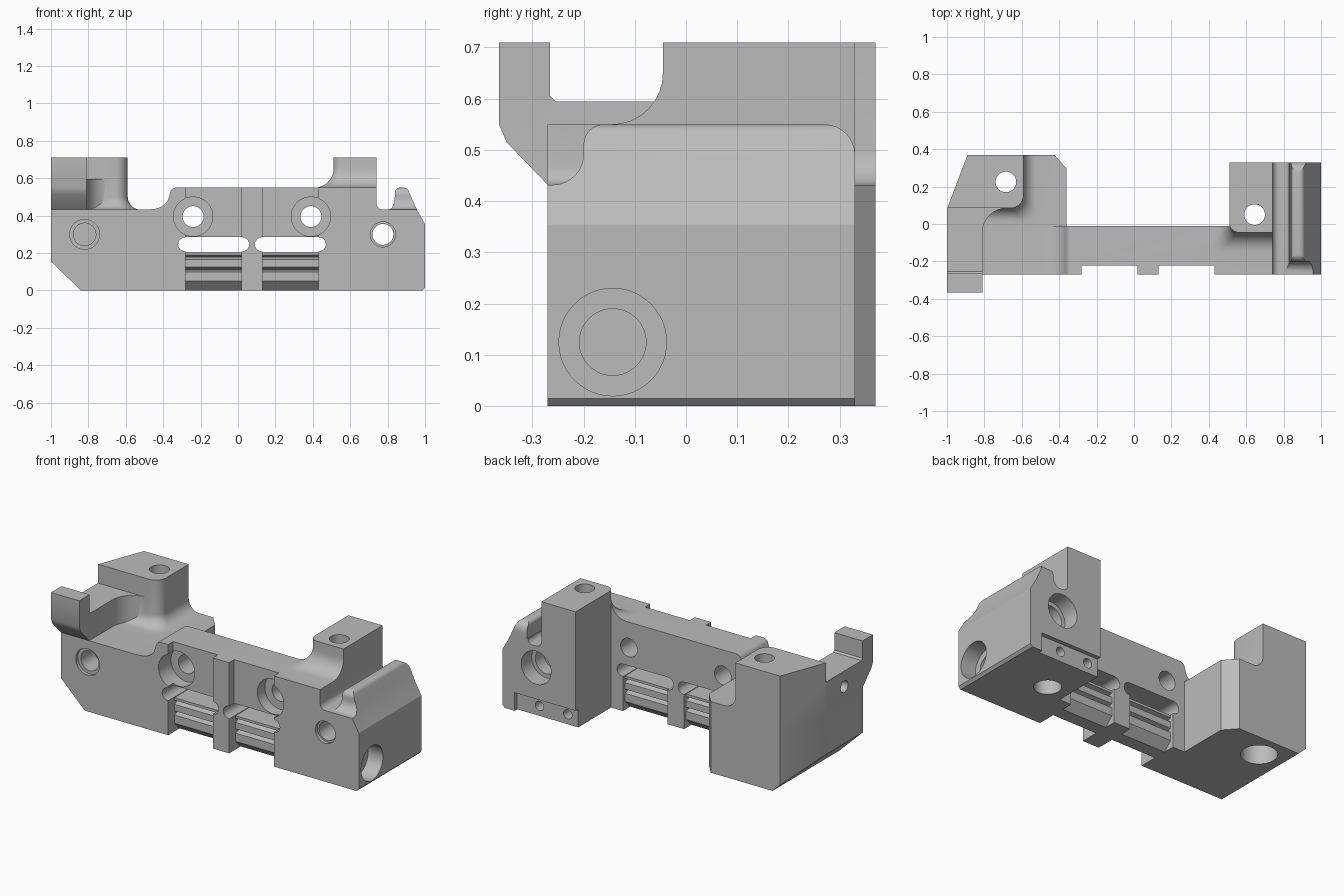
import bpy, bmesh
from math import sin, cos, pi, radians

cube = bpy.data.objects.get("Cube")
if cube:
    bpy.data.objects.remove(cube, do_unlink=True)

grey = bpy.data.materials.new("machined grey")
grey.use_nodes = True
COLOUR = (0.5, 0.5, 0.5, 1)
grey.diffuse_color = COLOUR
grey.node_tree.nodes["Principled BSDF"].inputs["Base Color"].default_value = COLOUR


def loft(name, rings):
    """Closed solid through a stack of matching outlines."""
    bm = bmesh.new()
    loops = [[bm.verts.new(p) for p in ring] for ring in rings]
    n = len(loops[0])
    for a, b in zip(loops, loops[1:]):
        for i in range(n):
            j = (i + 1) % n
            bm.faces.new((a[i], a[j], b[j], b[i]))
    bm.faces.new(loops[0][::-1])
    bm.faces.new(loops[-1])
    bmesh.ops.recalc_face_normals(bm, faces=bm.faces)
    mesh = bpy.data.meshes.new(name)
    bm.to_mesh(mesh)
    bm.free()
    mesh.materials.append(grey)
    ob = bpy.data.objects.new(name, mesh)
    bpy.context.collection.objects.link(ob)
    return ob


PLACE = {"x": lambda u, v, w: (w, u, v),
         "y": lambda u, v, w: (u, w, v),
         "z": lambda u, v, w: (u, v, w)}


def prism(name, axis, pts, lo, hi):
    return loft(name, [[PLACE[axis](u, v, w) for u, v in pts] for w in (lo, hi)])


def box(name, x0, x1, y0, y1, z0, z1):
    return prism(name, "z", [(x0, y0), (x1, y0), (x1, y1), (x0, y1)], z0, z1)


def arc(cx, cy, r, a0, a1, n=8):
    angles = [radians(a0 + (a1 - a0) * i / n) for i in range(n + 1)]
    return [(cx + r * cos(a), cy + r * sin(a)) for a in angles]


def rod(axis, u, v, r, lo, hi):
    return prism("hole_cutter", axis, arc(u, v, r, 0, 352.5, 47), lo, hi)


def combine(target, tool, operation):
    mod = target.modifiers.new(operation, "BOOLEAN")
    mod.operation, mod.solver, mod.object = operation, "EXACT", tool
    bpy.context.view_layer.objects.active = target
    bpy.ops.object.modifier_apply(modifier=mod.name)
    bpy.data.objects.remove(tool, do_unlink=True)


# Central wall, with a curved ramp down to the left block
wall = ([(-0.52, 0), (0.6, 0), (0.6, 0.55), (-0.33, 0.55)]
        + arc(-0.33, 0.515, 0.035, 95, 150, 4)
        + arc(-0.46, 0.535, 0.1, -30, -90))
body = prism("bracket_body", "y", wall + [(-0.52, 0.43)], -0.27, -0.01)


def add(ob):
    combine(body, ob, "UNION")


def cut(ob):
    combine(body, ob, "DIFFERENCE")


def tower(name, x0, x1, y0, y1, grow, corner, r, z, flare):
    """Post with one rounded front corner and a flared foot."""
    rings = []
    for i in range(-1, 10):
        t = max(i, 0) / 8 * pi / 2
        d = flare * (1 - sin(min(t, pi / 2)))
        h = z + flare * (1 - cos(min(t, pi / 2)))
        if i == -1:
            h = z - 0.05
        if i == 9:
            h = 0.71
        a, b, c = (x0 - d, x1, y0 - d) if grow == "low" else (x0, x1 + d, y0 - d)
        if corner == "right":
            pts = [(a, c)] + arc(b - r, c + r, r, -90, 0) + [(b, y1), (a, y1)]
        else:
            pts = arc(a + r, c + r, r, 180, 270) + [(b, c), (b, y1), (a, y1)]
        rings.append([(px, py, h) for px, py in pts])
    return loft(name, rings)


# Left block: base, tower, rib with hooked end
add(box("left_block", -1, -0.36, -0.27, 0.37, 0, 0.432))
add(tower("left_tower", -1, -0.59, 0.085, 0.37, "high", "right", 0.07, 0.432, 0.07))
add(prism("hooked_rib", "x",
          [(-0.26, 0.4), (-0.27, 0.432), (-0.35, 0.515), (-0.365, 0.55), (-0.365, 0.71),
           (-0.265, 0.71), (-0.265, 0.605), (-0.255, 0.595), (0.12, 0.595), (0.12, 0.4)],
          -1, -0.81))
add(prism("rib_fillet", "z",
          [(-0.85, 0.12), (-0.85, -0.05)] + arc(-0.68, -0.045, 0.13, 180, 90) + [(-0.68, 0.12)],
          0.4, 0.595))
cut(prism("corner_cutter", "z", [(-1.1, 0.08), (-1, 0.08), (-0.89, 0.37), (-0.89, 0.5), (-1.1, 0.5)], -0.1, 0.8))
cut(prism("inner_corner_cutter", "z", [(-0.43, 0.375), (-0.355, 0.29), (-0.3, 0.5)], -0.1, 0.8))
cut(prism("lower_chamfer_cutter", "y", [(-1.1, -0.1), (-0.84, -0.1), (-0.84, 0), (-1, 0.155), (-1.1, 0.155)], -0.5, 0.5))

# Right block: trough and raised outer lip, then tower
right = ([(0.51, 0), (0.985, 0), (1, 0.015), (1, 0.355), (0.96, 0.425), (0.935, 0.48)]
         + arc(0.885, 0.52, 0.03, 20, 90, 5) + arc(0.865, 0.525, 0.025, 90, 180, 5)
         + [(0.835, 0.46)] + arc(0.8, 0.462, 0.03, 0, -90, 5)
         + arc(0.775, 0.467, 0.035, -90, -180, 5) + [(0.74, 0.55), (0.51, 0.55)])
add(prism("right_block", "y", right, -0.27, 0.33))
add(tower("right_tower", 0.51, 0.74, -0.045, 0.33, "low", "left", 0.05, 0.55, 0.1))
cut(box("tower_side_cutter", 0.3, 0.51, -0.01, 0.5, 0.3, 0.8))
cut(prism("lip_front_cutter", "x",
          [(-0.3, 0.432)] + arc(-0.26, 0.492, 0.06, -90, 0) + arc(-0.16, 0.51, 0.04, 180, 90)
          + [(-0.16, 0.7), (-0.3, 0.7)], 0.78, 1.1))
cut(prism("lip_back_cutter", "x", arc(0.27, 0.49, 0.06, 0, 90) + [(0.27, 0.7), (0.4, 0.7), (0.4, 0.49)], 0.78, 1.1))
cut(box("back_step_cutter", 0.4, 0.92, 0.305, 0.5, -0.1, 0.11))

# Front recesses, slots and ribbed grilles on either side of the centre rib
saw = [(0.05, 0), (0, 0.05), (0, 0.1), (0.04, 0.11), (0, 0.125), (0, 0.165), (0.04, 0.178), (0, 0.19), (0, 0.205)]
grille = [(-0.21 + d, z) for d, z in saw] + [(-0.03 - d, z) for d, z in reversed(saw)]
for x0, x1 in ((-0.28, 0.02), (0.13, 0.43)):
    cut(box("recess_cutter", x0, x1, -0.5, -0.222, -0.1, 0.8))
    cut(box("grille_cutter", x0, x1, -0.5, 0.1, -0.1, 0.25))
    cut(prism("slot_cutter", "y",
              arc(x1 + 0.002, 0.247, 0.038, -90, 90) + arc(x0 - 0.002, 0.247, 0.038, 90, 270), -0.5, 0.1))
    add(prism("grille", "x", grille, x0 - 0.01, x1 + 0.01))

# Holes: axis, centre, radius, start, end
holes = [
    ("y", -0.24, 0.395, 0.105, -0.4, -0.15), ("y", -0.24, 0.395, 0.056, -0.4, 0.1),
    ("y", 0.39, 0.395, 0.105, -0.4, -0.15), ("y", 0.39, 0.395, 0.056, -0.4, 0.1),
    ("y", -0.82, 0.3, 0.08, -0.4, -0.25), ("y", -0.82, 0.3, 0.06, -0.4, -0.12),
    ("y", 0.775, 0.3, 0.067, -0.4, -0.25), ("y", 0.775, 0.3, 0.056, -0.4, 0.5),
    ("y", 0.775, 0.3, 0.1, 0.23, 0.5), ("y", 0.775, 0.3, 0.075, 0.15, 0.5),
    ("y", 0.77, 0.06, 0.028, 0.2, 0.5), ("y", 0.58, 0.06, 0.028, 0.2, 0.5),
    ("x", -0.143, 0.125, 0.105, 0.9, 1.1), ("x", -0.143, 0.125, 0.065, 0.75, 1.1),
    ("x", -0.09, 0.5, 0.035, -1.1, -0.9),
    ("z", -0.685, 0.225, 0.055, -0.1, 0.8), ("z", -0.685, 0.225, 0.1, -0.1, 0.2),
    ("z", 0.645, 0.05, 0.055, -0.1, 0.8), ("z", 0.645, 0.05, 0.075, -0.1, 0.15),
]
for hole in holes:
    cut(rod(*hole))

# Smooth the curved walls and keep the machined edges crisp
bpy.ops.object.select_all(action="DESELECT")
body.select_set(True)
bpy.context.view_layer.objects.active = body
bpy.ops.object.shade_smooth_by_angle(angle=radians(25))
